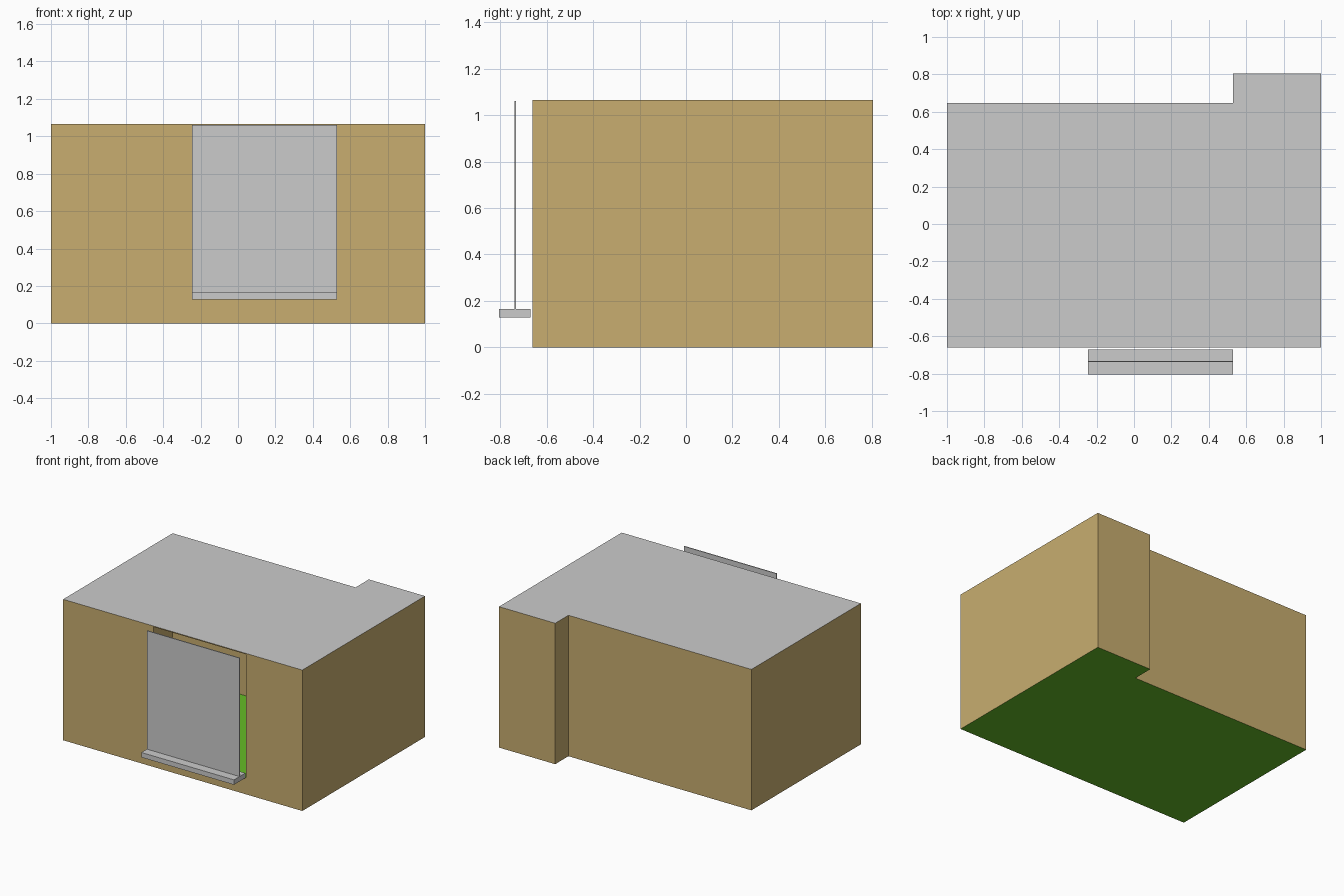
import bpy
import bmesh

if "Cube" in bpy.data.objects:
    bpy.data.objects.remove(bpy.data.objects["Cube"])

H = 1.065                      # ceiling height
FRONT, BACK, NOOK = -0.66, 0.647, 0.805
X0, X1 = -0.245, 0.53          # window opening
Z0, Z1 = 0.128, 1.058


def material(name, color):
    mat = bpy.data.materials.new(name)
    mat.diffuse_color = color
    mat.use_nodes = True
    mat.node_tree.nodes["Principled BSDF"].inputs["Base Color"].default_value = mat.diffuse_color
    return mat


def mesh_object(name, faces, mat=None):
    """Build one object from a list of polygons given as corner points."""
    bm = bmesh.new()
    for points in faces:
        bm.faces.new([bm.verts.new(p) for p in points])
    bmesh.ops.remove_doubles(bm, verts=bm.verts, dist=1e-5)
    mesh = bpy.data.meshes.new(name)
    bm.to_mesh(mesh)
    bm.free()
    obj = bpy.data.objects.new(name, mesh)
    bpy.context.collection.objects.link(obj)
    if mat:
        mesh.materials.append(mat)
    return obj


def box(name, lo, hi):
    size = [b - a for a, b in zip(lo, hi)]
    mid = [(a + b) / 2 for a, b in zip(lo, hi)]
    bpy.ops.mesh.primitive_cube_add(size=1, location=mid)
    obj = bpy.context.object
    obj.name = name
    obj.scale = size
    return obj


tan = material("wall_tan", (0.58, 0.42, 0.16, 1))
green = material("floor_green", (0.13, 0.5, 0.02, 1))

# Room outline, counter-clockwise, with the nook at the back right
outline = [(-1, FRONT), (1, FRONT), (1, NOOK), (X1, NOOK), (X1, BACK), (-1, BACK)]

mesh_object("floor", [[(x, y, 0) for x, y in outline]], green)
mesh_object("ceiling", [[(x, y, H) for x, y in outline]])

# Thin walls around the room, front side left for the window wall
walls = []
for i in range(1, len(outline)):
    a, b = outline[i], outline[(i + 1) % len(outline)]
    walls.append([(*a, 0), (*b, 0), (*b, H), (*a, H)])
mesh_object("side_and_back_walls", walls, tan)

# Front wall as a grid with the middle cell open
xs, zs = [-1, X0, X1, 1], [0, Z0, Z1, H]
front = []
for i in range(3):
    for k in range(3):
        if (i, k) != (1, 1):
            front.append([(xs[i], FRONT, zs[k]), (xs[i + 1], FRONT, zs[k]),
                          (xs[i + 1], FRONT, zs[k + 1]), (xs[i], FRONT, zs[k + 1])])
mesh_object("window_wall", front, tan)

# Sill ledge and the upright pane standing on it
box("window_sill", (X0, -0.805, Z0), (X1, -0.67, 0.165))
box("window_pane", (X0, -0.739, 0.165), (X1, -0.732, 1.06))
